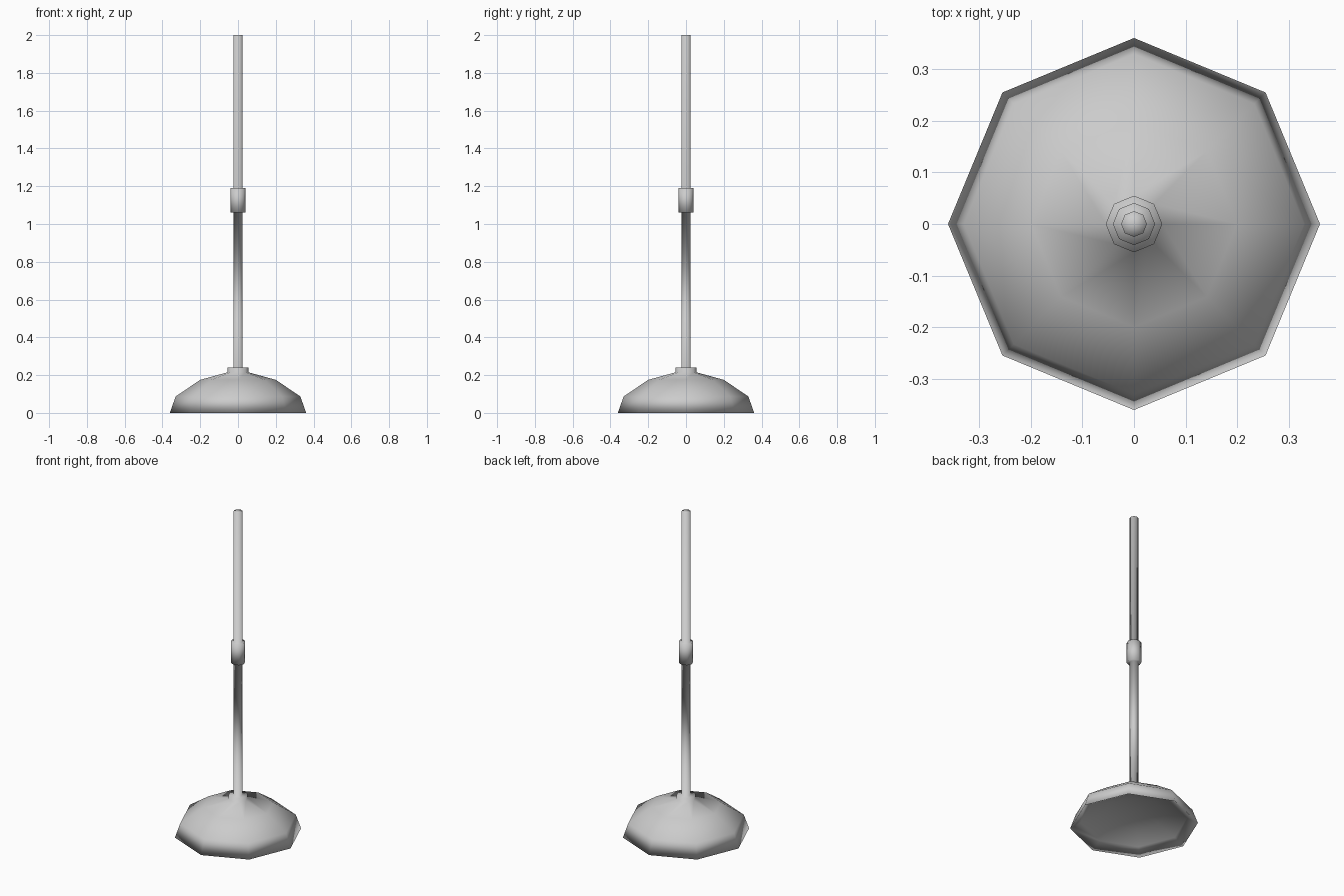
import bpy, math

cube = bpy.data.objects.get("Cube")
if cube:
    bpy.data.objects.remove(cube, do_unlink=True)

SIDES = 8

metal = bpy.data.materials.new("grey_metal")
metal.use_nodes = True
GREY = (0.6, 0.6, 0.6, 1)
metal.diffuse_color = GREY
metal.node_tree.nodes["Principled BSDF"].inputs["Base Color"].default_value = GREY


def lathe(name, profile):
    """Turn a (radius, height) profile round z; radius 0 closes the end."""
    verts, rings, faces = [], [], []
    for r, z in profile:
        start, count = len(verts), SIDES if r else 1
        for i in range(count):
            a = math.tau * i / SIDES
            verts.append((r * math.cos(a), r * math.sin(a), z))
        rings.append([start + i % count for i in range(SIDES + 1)])
    for low, high in zip(rings, rings[1:]):
        for i in range(SIDES):
            quad = [low[i], low[i + 1], high[i + 1], high[i]]
            faces.append(list(dict.fromkeys(quad)))
    mesh = bpy.data.meshes.new(name)
    mesh.from_pydata(verts, [], faces)
    mesh.materials.append(metal)
    mesh.shade_smooth()
    obj = bpy.data.objects.new(name, mesh)
    bpy.context.collection.objects.link(obj)


POLE, CLUTCH, COLLAR = 0.025, 0.041, 0.055

# Shallow hollow underside, from its middle out to the rim
underside = [(0, 0.1), (0.18, 0.08), (0.3, 0.035)]
# Outer dome from the rim up to the base collar
dome = [(0.361, 0), (0.33, 0.087), (0.2, 0.175), (COLLAR, 0.215)]
# Base collar, lower pole, clutch collar and upper pole with its cap
pole = [(COLLAR, 0.24), (POLE, 0.24), (POLE, 1.06), (CLUTCH, 1.06),
        (CLUTCH, 1.19), (POLE, 1.19), (POLE, 2), (0, 2)]

# The whole stand is one continuous smooth surface
lathe("pole_stand", underside + dome + pole)
